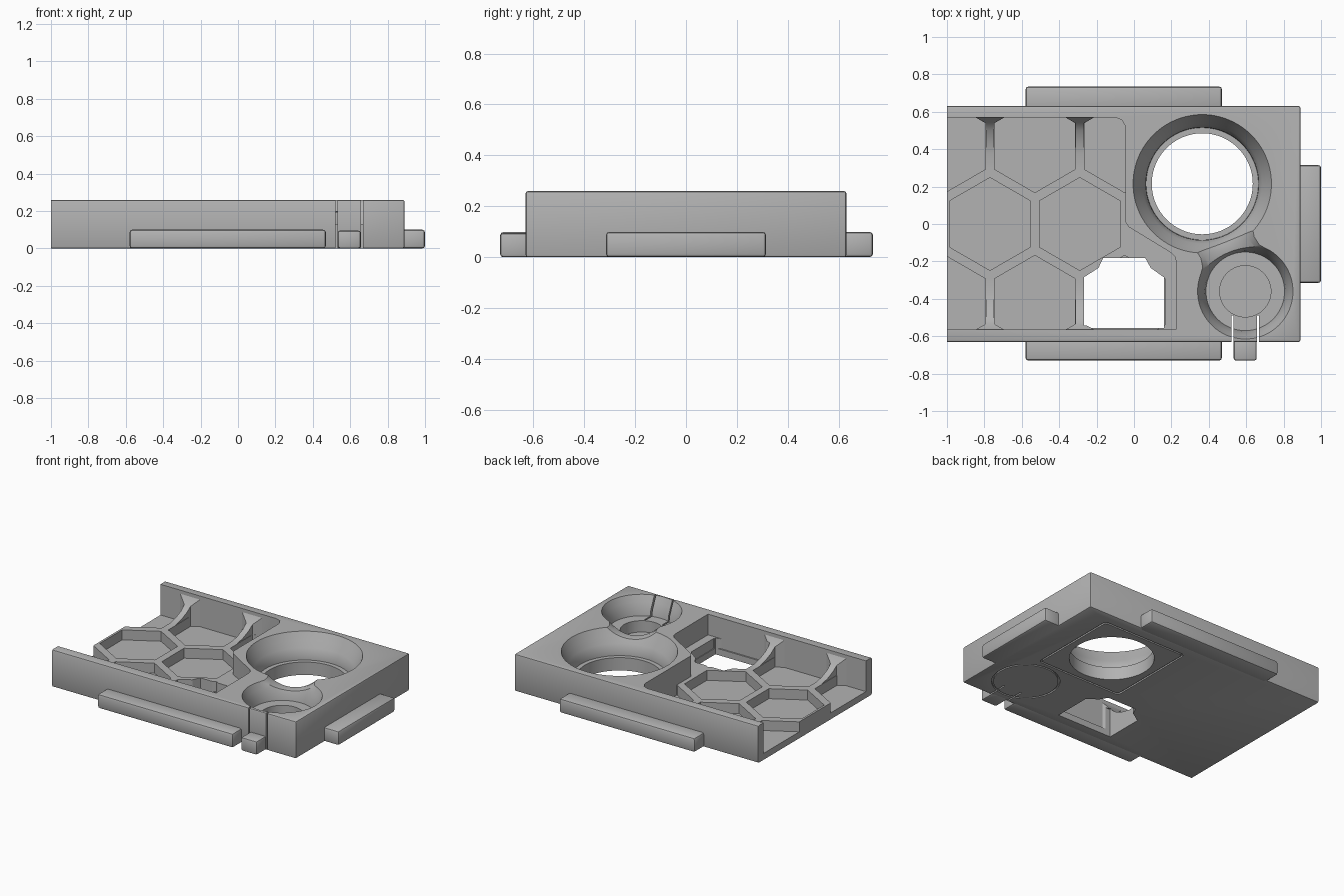
import bpy, bmesh
from math import cos, sin, tau, radians, atan2
from mathutils import Vector, Matrix

cube = bpy.data.objects.get("Cube")
if cube:
    bpy.data.objects.remove(cube, do_unlink=True)

grey = bpy.data.materials.new("plain grey")
grey.use_nodes = True
grey.diffuse_color = (0.45, 0.45, 0.45, 1)
grey.node_tree.nodes["Principled BSDF"].inputs["Base Color"].default_value = (0.45, 0.45, 0.45, 1)

TOP, RIB, FLOOR = 0.26, 0.115, 0.045


def loft(name, rings, bevel=0, keep=lambda e: True):
    """Solid through a row of equal-sized point rings, capped at both ends."""
    bm = bmesh.new()
    rows = [[bm.verts.new(p) for p in ring] for ring in rings]
    n = len(rows[0])
    for a, b in zip(rows, rows[1:]):
        for i in range(n):
            j = (i + 1) % n
            bm.faces.new((a[i], a[j], b[j], b[i]))
    bm.faces.new(rows[0])
    bm.faces.new(rows[-1])
    bmesh.ops.recalc_face_normals(bm, faces=bm.faces)
    if bevel:
        edges = [e for e in bm.edges if keep(e)]
        bmesh.ops.bevel(bm, geom=edges, offset=bevel, segments=2, profile=0.5, affect='EDGES')
    mesh = bpy.data.meshes.new(name)
    bm.to_mesh(mesh)
    bm.free()
    mesh.materials.append(grey)
    obj = bpy.data.objects.new(name, mesh)
    bpy.context.collection.objects.link(obj)
    return obj


def prism(name, pts, z0, z1, **kw):
    return loft(name, [[(x, y, z) for x, y in pts] for z in (z0, z1)], **kw)


def box(name, x0, x1, y0, y1, z0, z1, **kw):
    return prism(name, [(x0, y0), (x1, y0), (x1, y1), (x0, y1)], z0, z1, **kw)


def lathe(name, centre, profile, sides=96):
    cx, cy = centre
    return loft(name, [[(cx + r * cos(tau * i / sides), cy + r * sin(tau * i / sides), z)
                        for i in range(sides)] for r, z in profile])


def carve(target, tool, op='DIFFERENCE'):
    mod = target.modifiers.new("carve", 'BOOLEAN')
    mod.operation, mod.object, mod.solver = op, tool, 'EXACT'
    bpy.context.view_layer.objects.active = target
    bpy.ops.object.modifier_apply(modifier=mod.name)
    bpy.data.objects.remove(tool, do_unlink=True)


def pocket(z0):
    outline = [(-1.1, 0.57), (-0.1, 0.57), (-0.065, 0.556), (-0.045, 0.52), (-0.045, 0.01),
               (-0.03, -0.015), (0.2, -0.155), (0.218, -0.175), (0.225, -0.2),
               (0.225, -0.565), (-1.1, -0.565)]
    return prism("pocket_cutter", outline, z0, 0.4)


# Main block, left sharp on its open end
body = box("body", -1, 0.89, -0.63, 0.63, 0, TOP, bevel=0.01,
           keep=lambda e: max(v.co.x for v in e.verts) > 0)

# Open tray with hexagonal cells sunk between ribs
carve(body, pocket(RIB))
cells = [(-0.77, 0), (-0.29, 0)] + [(x, y) for x in (-1.01, -0.53, -0.05) for y in (-0.416, 0.416)]
for cx, cy in cells:
    hexagon = [(cx + 0.248 * sin(tau * i / 6), cy + 0.248 * cos(tau * i / 6)) for i in range(6)]
    cell = prism("cell_cutter", hexagon, FLOOR, 0.3)
    carve(cell, pocket(0.01), 'INTERSECT')
    carve(body, cell)

# Ribs sweep up where they meet the long walls
sweep = [(-0.01, 0.08, 0.24), (0.0, 0.077, 0.235), (0.03, 0.024, 0.185), (0.07, 0.0225, 0.155),
         (0.13, 0.0225, 0.13), (0.22, 0.0225, 0.11)]
for x in (-0.77, -0.29):
    for side, wall in ((1, 0.57), (-1, 0.565)):
        rings = []
        for d, half, z in sweep:
            y = side * (wall - d)
            rings.append([(x - half, y, 0.03), (x + half, y, 0.03), (x + half, y, z), (x - half, y, z)])
        carve(body, loft("rib_sweep", rings), 'UNION')

# Window through the tray floor
window = [(-0.268, -0.555), (-0.268, -0.285), (-0.19, -0.235), (-0.165, -0.182), (0.06, -0.182),
          (0.09, -0.235), (0.16, -0.285), (0.16, -0.555)]
carve(body, prism("window_cutter", window, -0.1, 0.2))

# Large flared through bore and small stepped blind bore
BIG, SMALL = (0.365, 0.215), (0.595, -0.36)
carve(body, lathe("large_bore_cutter", BIG, [
    (0.375, 0.27), (0.37, TOP), (0.345, 0.21), (0.32, 0.165), (0.302, 0.125), (0.3, 0.09),
    (0.27, 0.09), (0.27, -0.05)]))
carve(body, lathe("small_bore_cutter", SMALL, [
    (0.26, 0.27), (0.255, TOP), (0.235, 0.215), (0.217, 0.17), (0.21, 0.13),
    (0.137, 0.13), (0.137, 0.05)]))

# Rounded saddle joining the two bores
ax = Vector((SMALL[0] - BIG[0], SMALL[1] - BIG[1], 0)).normalized()
saddle = lathe("saddle_cutter", (0, 0), [(0.26, -0.11), (0.225, -0.05), (0.218, 0), (0.225, 0.05), (0.26, 0.11)])
saddle.data.transform(Matrix.Translation((0.5, -0.125, TOP + 0.155))
                      @ Matrix.Rotation(atan2(ax.y, ax.x), 4, 'Z') @ Matrix.Rotation(radians(90), 4, 'Y'))
carve(body, saddle)

# Slits freeing the latch tongue
for x in (0.526, 0.663):
    carve(body, box("slit_cutter", x - 0.005, x + 0.005, -0.7, -0.49, -0.1, 0.4))


# Shallow grooves underneath
def rounded_square(half, r):
    pts = []
    for k, (sx, sy) in enumerate(((1, 1), (-1, 1), (-1, -1), (1, -1))):
        for i in range(5):
            a = tau / 4 * (k + i / 4)
            pts.append((BIG[0] + sx * (half - r) + r * cos(a), BIG[1] + sy * (half - r) + r * sin(a)))
    return pts


groove = prism("square_groove", rounded_square(0.33, 0.03), -0.05, 0.01)
carve(groove, prism("square_core", rounded_square(0.318, 0.02), -0.1, 0.1))
carve(body, groove)
groove = lathe("round_groove", SMALL, [(0.217, -0.05), (0.217, 0.01)])
carve(groove, lathe("round_core", SMALL, [(0.206, -0.1), (0.206, 0.1)]))
carve(body, groove)

# Side rails and latch tab
parts = [body,
         box("back_rail", -0.58, 0.47, 0.6, 0.735, 0, 0.1, bevel=0.015),
         box("front_rail", -0.58, 0.47, -0.73, -0.6, 0, 0.1, bevel=0.015),
         box("end_rail", 0.86, 1.0, -0.315, 0.315, 0, 0.1, bevel=0.015),
         box("latch_tab", 0.533, 0.656, -0.73, -0.6, 0, 0.095, bevel=0.012)]

bpy.ops.object.select_all(action='DESELECT')
for obj in parts:
    obj.select_set(True)
bpy.context.view_layer.objects.active = body
bpy.ops.object.shade_smooth_by_angle(angle=radians(25))
